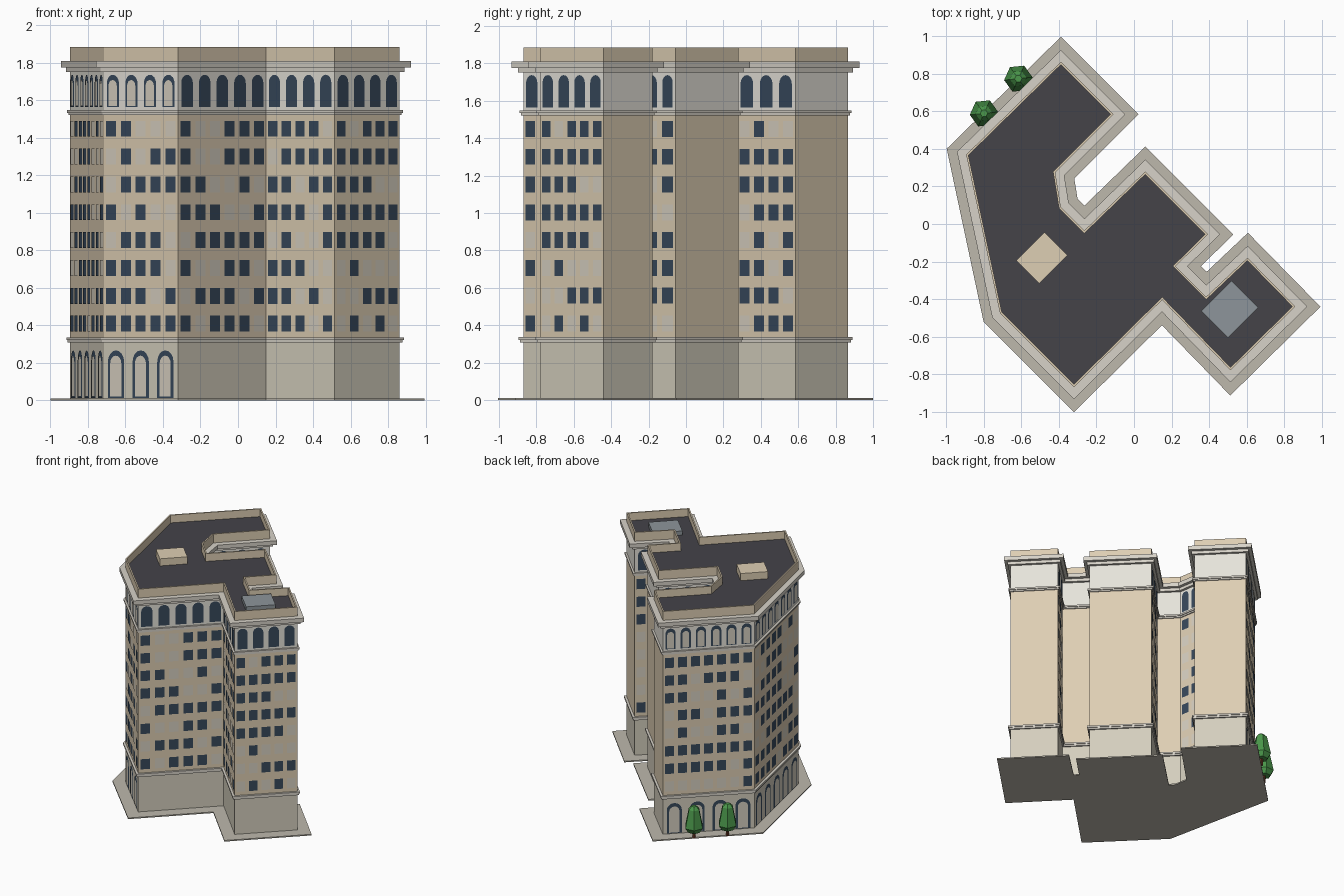
import bpy, bmesh, math, random
from mathutils import Vector, Matrix

if "Cube" in bpy.data.objects:
    bpy.data.objects.remove(bpy.data.objects["Cube"])

random.seed(4)

# wall footprint, clockwise from the north corner
WALL = [Vector(p) for p in [
    (-.39, .865), (-.11, .585), (-.42, .275), (-.39, .09), (-.265, -.035),
    (.06, .28), (.395, -.055), (.222, -.225), (.385, -.388), (.605, -.18),
    (.86, -.44), (.515, -.78), (.15, -.405), (-.32, -.87), (-.715, -.475),
    (-.895, .37)]]
N = len(WALL)


def mat(name, rgb):
    m = bpy.data.materials.new(name)
    m.diffuse_color = [(c / 255) ** 2.2 for c in rgb] + [1]
    m.use_nodes = True
    m.node_tree.nodes["Principled BSDF"].inputs["Base Color"].default_value = m.diffuse_color
    return m


STONE = mat("stone", (211, 205, 188))
TAN = mat("tan", (221, 205, 178))
PALE = mat("pale", (229, 226, 217))
TRIM = mat("trim", (214, 209, 199))
PAVE = mat("paving", (188, 183, 171))
ROOF = mat("roofing", (70, 69, 74))
GLASS = mat("glass", (58, 74, 92))
BLIND = mat("blind", (214, 207, 192))
STEEL = mat("steel", (140, 148, 153))
LEAF = mat("leaf", (76, 150, 76))
BARK = mat("bark", (110, 62, 45))


def finish(name, bm, m):
    me = bpy.data.meshes.new(name)
    bm.to_mesh(me)
    bm.free()
    me.materials.append(m)
    ob = bpy.data.objects.new(name, me)
    bpy.context.collection.objects.link(ob)
    return ob


def normal(i):
    d = (WALL[(i + 1) % N] - WALL[i % N]).normalized()
    return Vector((-d.y, d.x))


def offset(d):
    out = []
    for i in range(N):
        a, b = normal(i - 1), normal(i)
        out.append(WALL[i] + d * (a + b) / (1 + a.dot(b)))
    return out


def loft(name, rings, m, closed=False):
    """Stack of (points, z) rings; capped, or closed on itself like a wall."""
    bm = bmesh.new()
    loops = [[bm.verts.new((p[0], p[1], z)) for p in pts] for pts, z in rings]
    pairs = list(zip(loops, loops[1:])) + ([(loops[-1], loops[0])] if closed else [])
    for lo, hi in pairs:
        n = len(lo)
        for i in range(n):
            j = (i + 1) % n
            bm.faces.new((lo[i], lo[j], hi[j], hi[i]))
    if not closed:
        bm.faces.new(loops[0])
        bm.faces.new(loops[-1])
    bmesh.ops.recalc_face_normals(bm, faces=bm.faces)
    return finish(name, bm, m)


def storey(name, d, z0, z1, m):
    return loft(name, [(offset(d), z0), (offset(d), z1)], m)


# building shell, bottom to top
storey("pavement", .095, 0, .01, PAVE)
storey("base_storey", 0, .01, .32, STONE)
storey("base_ledge_lower", .012, .308, .322, TRIM)
storey("base_ledge_upper", .018, .322, .336, TRIM)
storey("middle_storeys", 0, .336, 1.53, TAN)
storey("upper_ledge_lower", .008, 1.522, 1.534, TRIM)
storey("upper_ledge_upper", .015, 1.534, 1.548, TRIM)
storey("top_storey", 0, 1.548, 1.76, PALE)
storey("cornice_lower", .02, 1.752, 1.776, TRIM)
storey("cornice_middle", .045, 1.776, 1.79, TRIM)
storey("cornice_upper", .045, 1.79, 1.81, TRIM)
storey("roof", -.005, 1.805, 1.82, ROOF)
loft("parapet", [(offset(0), 1.80), (offset(0), 1.885),
                 (offset(-.011), 1.885), (offset(-.011), 1.80)], TAN, closed=True)

# flat panels laid on the facades
panes = {k: bmesh.new() for k in ("window_glass", "window_blinds", "arch_glass", "arch_infill")}


def panel(key, i, t, z0, w, h, arch=False, out=.002):
    a, b = WALL[i], WALL[(i + 1) % N]
    d, n = (b - a).normalized(), normal(i)
    c = a.lerp(b, t) + n * out
    pts = [(-w / 2, z0), (w / 2, z0)]
    if arch:
        r = w / 2
        pts += [(r * math.cos(k * math.pi / 8), z0 + h - r + r * math.sin(k * math.pi / 8))
                for k in range(9)]
    else:
        pts += [(w / 2, z0 + h), (-w / 2, z0 + h)]
    bm = panes[key]
    f = bm.faces.new([bm.verts.new((*(c + d * u), z)) for u, z in pts])
    f.normal_update()
    if f.normal.xy.dot(n) < 0:
        f.normal_flip()


def facade(i, cols, upper, lower, light):
    length = (WALL[(i + 1) % N] - WALL[i]).length
    for row in range(8):
        for c in range(cols):
            key = "window_blinds" if random.random() < .33 else "window_glass"
            panel(key, i, (c + .5) / cols, .367 + row * .1485, .68 * length / cols, .085)
    for count, z0, h, on in ((upper, 1.565, .172, True), (lower, .014, .253, False)):
        for c in range(count):
            t, w = (c + .5) / count, .66 * length / count
            panel("arch_glass", i, t, z0, w, h, True)
            if light:
                panel("arch_infill", i, t, z0 + .006, w * .68, h - .034, True, .004)


# edge index, window columns, top arches, street arches, light infill
for spec in ((2, 2, 2, 0, False), (1, 4, 3, 0, False), (4, 4, 3, 0, False),
             (6, 2, 2, 0, False), (8, 3, 2, 0, False), (10, 5, 4, 0, False),
             (11, 5, 4, 0, False), (12, 6, 5, 0, False), (13, 5, 4, 3, True),
             (14, 8, 7, 5, True), (15, 7, 6, 4, True)):
    facade(*spec)
for key, bm in panes.items():
    finish(key, bm, BLIND if key in ("window_blinds", "arch_infill") else GLASS)


# rooftop boxes, turned 45 degrees
def box(name, x, y, z0, z1, sx, sy, m):
    bm = bmesh.new()
    bmesh.ops.create_cube(bm, size=1, matrix=Matrix.Translation((x, y, (z0 + z1) / 2))
                          @ Matrix.Rotation(math.radians(45), 4, 'Z')
                          @ Matrix.Diagonal((sx, sy, z1 - z0, 1)))
    finish(name, bm, m)


box("stair_housing", -.491, -.181, 1.82, 1.88, .213, .174, TAN)
box("roof_plant", .51, -.455, 1.82, 1.855, .228, .202, STEEL)


# street trees
def ring(x, y, r, n=6):
    return [(x + r * math.cos(k * math.tau / n + .1), y + r * math.sin(k * math.tau / n + .1))
            for k in range(n)]


for k, (x, y) in enumerate(((-.617, .775), (-.80, .59))):
    loft(f"tree_trunk_{k}", [(ring(x, y, .013), .005), (ring(x, y, .013), .08)], BARK)
    loft(f"tree_crown_{k}", [(ring(x, y, .05), .06), (ring(x, y, .076), .10),
                             (ring(x, y, .045), .25), (ring(x, y, .02), .275)], LEAF)
